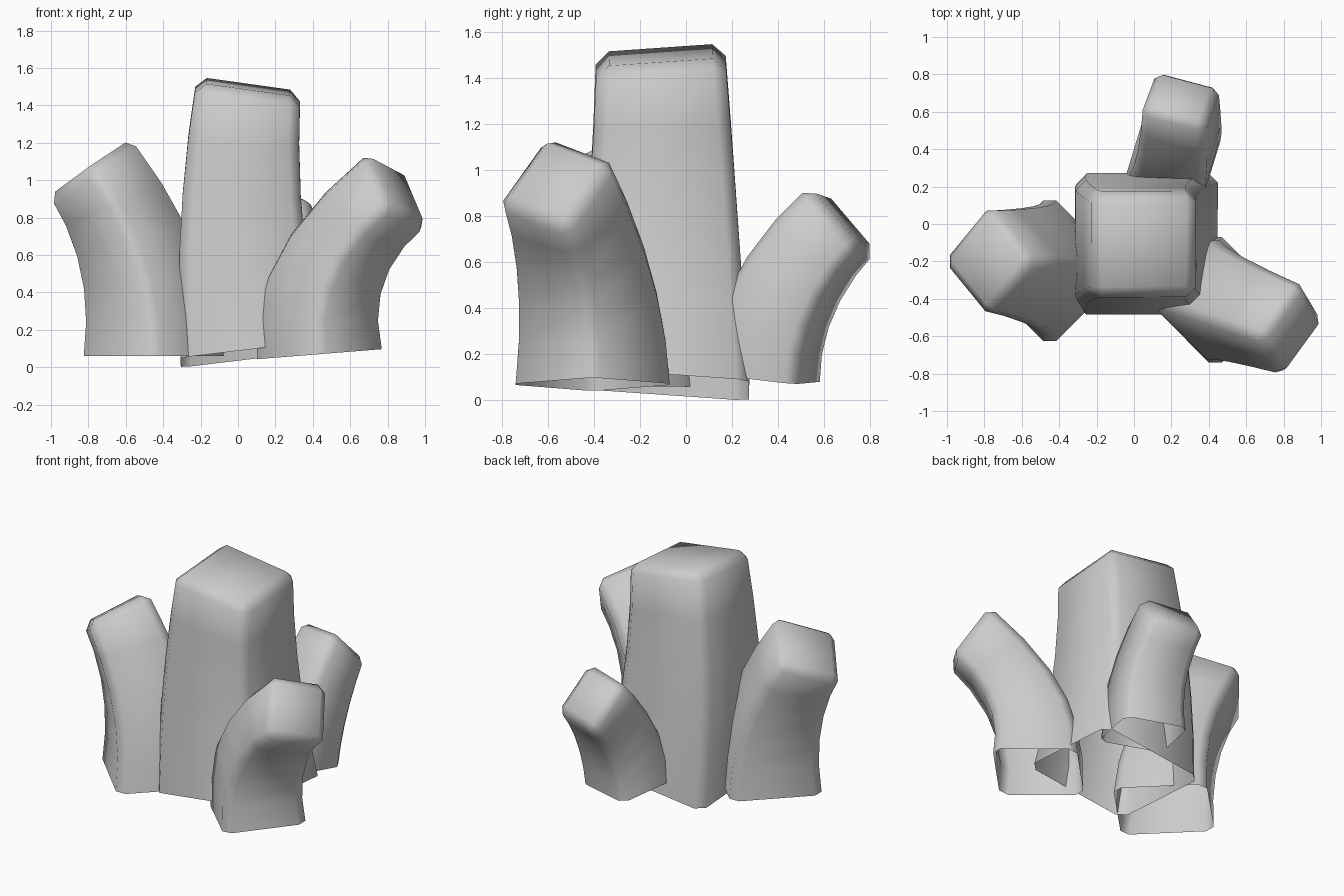
import bpy
import bmesh
from math import cos, sin, radians
from mathutils import Vector

cube = bpy.data.objects.get("Cube")
if cube:
    bpy.data.objects.remove(cube, do_unlink=True)

stone = bpy.data.materials.new("grey stone")
stone.use_nodes = True
GREY = (0.6, 0.6, 0.6, 1)
stone.diffuse_color = GREY
stone.node_tree.nodes["Principled BSDF"].inputs["Base Color"].default_value = GREY

SEGMENTS = 5


def square_ring(centre, radius, lean, spin):
    """Four corners of a square whose normal leans towards +x and +y by the given slopes."""
    tilt = Vector((0, 0, 1)).rotation_difference(Vector((*lean, 1)))
    corners = []
    for i in range(4):
        a = radians(spin + 90 * i)
        corners.append(Vector(centre) + tilt @ Vector((cos(a), sin(a), 0)) * radius)
    return corners


def bent_shaft(name, spin, chamfer, base, middle, tip):
    """Square shaft curved through three rings, open below and capped on top."""
    low, mid, high = (square_ring(*ring, spin) for ring in (base, middle, tip))
    bm = bmesh.new()
    rings = []
    for s in range(SEGMENTS + 1):
        t = s / SEGMENTS
        w_low, w_mid, w_high = 2 * (t - .5) * (t - 1), 4 * t * (1 - t), 2 * t * (t - .5)
        rings.append([bm.verts.new(a * w_low + b * w_mid + c * w_high)
                      for a, b, c in zip(low, mid, high)])
    for r, q in zip(rings, rings[1:]):
        for i in range(4):
            j = (i + 1) % 4
            bm.faces.new((r[i], r[j], q[j], q[i]))
    bm.faces.new(rings[-1])

    # chamfer the four long corners and the rim of the cap
    bm.normal_update()
    sharp = [e for e in bm.edges
             if len(e.link_faces) == 2 and e.calc_face_angle() > radians(45)]
    bmesh.ops.bevel(bm, geom=sharp, offset=chamfer, segments=1,
                    affect='EDGES', profile=0.5, clamp_overlap=True)
    for f in bm.faces:
        f.smooth = True
    mesh = bpy.data.meshes.new(name)
    bm.to_mesh(mesh)
    bm.free()
    mesh.materials.append(stone)
    obj = bpy.data.objects.new(name, mesh)
    bpy.context.collection.objects.link(obj)
    return obj


# each ring: centre, corner radius, lean
bent_shaft("centre_crystal", 45, .055,
           ((.07, -.105, .07), .537, (-.12, .07)),
           ((.02, -.1, .78), .46, (0, 0)),
           ((.055, -.11, 1.5), .396, (.14, -.07)))

bent_shaft("left_crystal", 0, .05,
           ((-.45, -.25, .06), .41, (0, 0)),
           ((-.53, -.225, .57), .35, (-.2, 0)),
           ((-.79, -.195, 1.07), .3, (-.7, .03)))

bent_shaft("right_crystal", 0, .05,
           ((.435, -.405, .07), .37, (-.08, 0)),
           ((.5, -.44, .53), .325, (.25, -.1)),
           ((.855, -.57, .955), .28, (1.37, -.61)))

bent_shaft("back_crystal", 28, .045,
           ((.2, .33, .1), .3, (.06, .1)),
           ((.24, .43, .46), .275, (.1, .45)),
           ((.25, .68, .79), .25, (.2, 1.1)))
